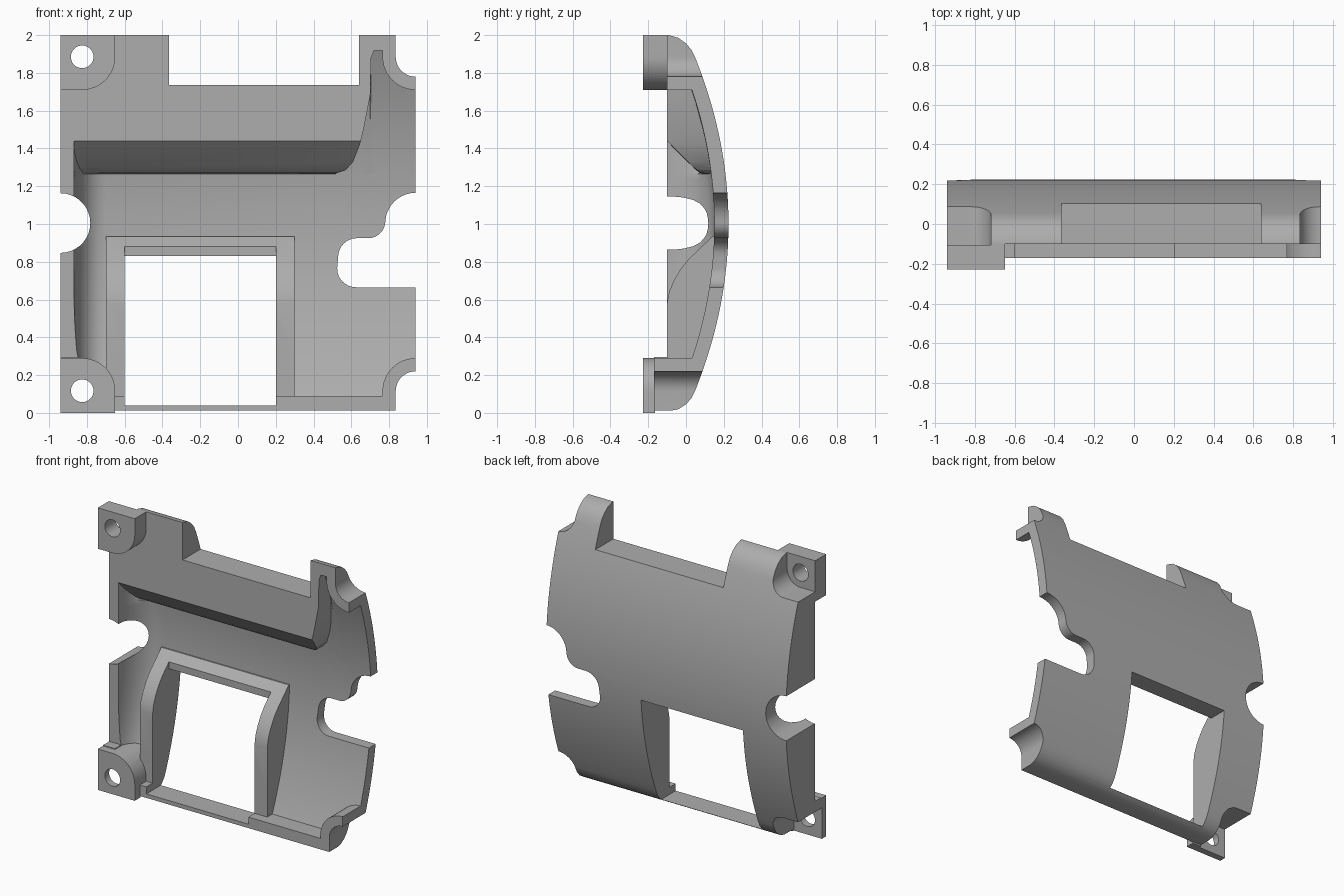
import bpy, bmesh, math

if "Cube" in bpy.data.objects:
    bpy.data.objects.remove(bpy.data.objects["Cube"])

grey = bpy.data.materials.new("plain grey")
grey.use_nodes = True
GREY = (0.42, 0.42, 0.42, 1)
grey.diffuse_color = GREY
grey.node_tree.nodes["Principled BSDF"].inputs["Base Color"].default_value = GREY


def loft(name, sections):
    """Solid through matching closed rings of 3D points."""
    bm = bmesh.new()
    rings = [[bm.verts.new(p) for p in s] for s in sections]
    n = len(rings[0])
    for a, b in zip(rings, rings[1:]):
        for i in range(n):
            j = (i + 1) % n
            bm.faces.new((a[i], a[j], b[j], b[i]))
    bm.faces.new(rings[0])
    bm.faces.new(rings[-1])
    bmesh.ops.recalc_face_normals(bm, faces=bm.faces)
    mesh = bpy.data.meshes.new(name)
    bm.to_mesh(mesh)
    bm.free()
    ob = bpy.data.objects.new(name, mesh)
    bpy.context.collection.objects.link(ob)
    mesh.materials.append(grey)
    return ob


def along_x(name, profile, x0, x1):
    return loft(name, [[(x, y, z) for y, z in profile] for x in (x0, x1)])


def along_y(name, outline, y0, y1):
    return loft(name, [[(x, y, z) for x, z in outline] for y in (y0, y1)])


def box(name, x0, x1, y0, y1, z0, z1):
    return along_y(name, [(x0, z0), (x1, z0), (x1, z1), (x0, z1)], y0, y1)


def boolean(ob, tool, operation="DIFFERENCE"):
    mod = ob.modifiers.new("bool", "BOOLEAN")
    mod.operation, mod.object, mod.solver = operation, tool, "EXACT"
    bpy.context.view_layer.objects.active = ob
    bpy.ops.object.modifier_apply(modifier=mod.name)
    bpy.data.objects.remove(tool)


def arc(cx, cz, r, a0, a1, n=12):
    steps = [math.radians(a0 + (a1 - a0) * i / n) for i in range(n + 1)]
    return [(cx + r * math.cos(a), cz + r * math.sin(a)) for a in steps]


def corner(cx, r, edge_x, edge_z, upper):
    """Outline of a round-nosed corner that runs out to two edges."""
    cz = 1.885
    pts = [(abs(edge_x - cx), -r)] + arc(0, 0, r, -90, 0) 
    pts = [(-pts[0][0], -r)] + pts[1:] + [(r, edge_z - cz), (-pts[0][0], edge_z - cz)]
    side = 1 if edge_x < cx else -1
    pts = [(cx + side * x, cz + z) for x, z in pts]
    return pts if upper else [(x, 2 - z) for x, z in pts]


def outer(z):
    return 0.225 - (z - 1) ** 2 / 4.41


def inner(z):
    return 0.15 - (z - 1) ** 2 / 4.26


# Solid curved body
curve = [(outer(z), z) for z in [0.12 + 1.76 * i / 40 for i in range(41)]]
shell = along_x("curved_cover", [(-0.1, 0.295), (-0.17, 0.295), (-0.17, 0.012), (-0.08, 0.012),
                (-0.04, 0.02), (0.0, 0.045), (0.03, 0.08)] + curve +
                [(0.03, 1.92), (0.0, 1.956), (-0.04, 1.985), (-0.09, 2.0), (-0.1, 2.0)], -0.94, 0.94)


# Hollow inside, rounded into the side wall
def main_section(x, t, r=0.17):
    u = 1 - min(t / r, 1)
    d = 1 - math.sqrt(1 - u * u)
    low = 0.09 + 0.41 * d
    zs = [low + (1.265 - low) * i / 32 for i in range(33)]
    y_max = 0.15 - 0.25 * d
    rib = [(0.08, 1.27), (0.04, 1.3), (-0.1, 1.44), (-0.5, 1.44)]
    pts = [(-0.5, low)] + [(inner(z) - 0.25 * d, z) for z in zs]
    pts += [(min(y, y_max - 0.002), max(z, 1.34 - y_max) if y > 0 else z) for y, z in rib]
    return [(x, y, z) for y, z in pts]


steps = [0.002, 0.006, 0.015, 0.03, 0.05, 0.075, 0.1, 0.135, 0.17]
hollow = loft("hollow", [main_section(-0.87 + t, t) for t in steps] + [main_section(1.1, 1)])


# Hollow at the side that climbs past the thick upper bar
def side_section(x, top):
    zs = [0.9 + (top - 0.9) * i / 24 for i in range(25)]
    return [(x, -0.5, 0.9)] + [(x, inner(z), z) for z in zs] + [(x, -0.5, top)]


side = [(0.52, 1.268), (0.57, 1.285), (0.61, 1.33), (0.645, 1.42), (0.665, 1.5),
        (0.7, 1.68), (0.705, 1.88), (0.72, 1.918), (1.1, 1.92)]
boolean(hollow, loft("side_hollow", [side_section(x, t) for x, t in side]), "UNION")

# Corner walls and window frame stay solid inside the hollow
for upper in (True, False):
    boolean(hollow, along_y("wall", corner(0.94, 0.175, 1.3, 2.2, upper), -0.8, 0.6))
boolean(hollow, along_y("wall", corner(-0.825, 0.175, -1.2, 2.2, False), -0.8, 0.6))
frame = [(-0.1, -0.2), (-0.1, 0.58), (-0.09, 0.64), (-0.065, 0.7), (-0.03, 0.76), (0.01, 0.81),
         (0.14, 0.935), (0.5, 0.935), (0.5, -0.2)]
boolean(hollow, along_x("window_frame", frame, -0.7, 0.3))
boolean(shell, hollow)

# Screw tabs on one side
for upper, back in ((True, -0.09), (False, -0.165)):
    tab = along_y("screw_tab", corner(-0.825, 0.175, -0.94, 2.0, upper), -0.228, back)
    boolean(shell, tab, "UNION")
    boolean(shell, along_y("pocket", corner(-0.825, 0.105, -1.2, 2.2, upper), back - 0.015, 0.6))
    boolean(shell, along_y("pocket", corner(0.94, 0.105, 1.3, 2.2, upper), -0.6, 0.6))
    z = 1.885 if upper else 0.117
    boolean(shell, along_y("screw_hole", arc(-0.825, z, 0.06, 0, 350, 35), -0.6, 0.0))

# Window, top slot and edge notches
boolean(shell, box("window", -0.6, 0.2, -0.6, 0.6, 0.04, 0.83))
boolean(shell, box("window_step", -0.6, 0.2, -0.6, 0.085, 0.5, 0.88))
boolean(shell, box("top_slot", -0.365, 0.64, -0.6, 0.6, 1.735, 2.3))
boolean(shell, along_y("round_notch", arc(-0.94, 1.005, 0.158, 0, 350, 35), -0.6, 0.6))
notch = ([(1.2, 0.665)] + arc(0.625, 0.765, 0.1, 270, 180, 8) + arc(0.63, 0.825, 0.1, 180, 90, 8)
         + arc(0.69, 1.015, 0.09, 270, 350, 6) + arc(0.94, 1.005, 0.16, 175, 90, 10) + [(1.2, 1.165)])
boolean(shell, along_y("side_notch", notch, -0.6, 0.6))

# Smooth curved faces, crisp edges
bpy.ops.object.select_all(action="DESELECT")
shell.select_set(True)
bpy.context.view_layer.objects.active = shell
bpy.ops.object.shade_smooth_by_angle(angle=math.radians(28))
